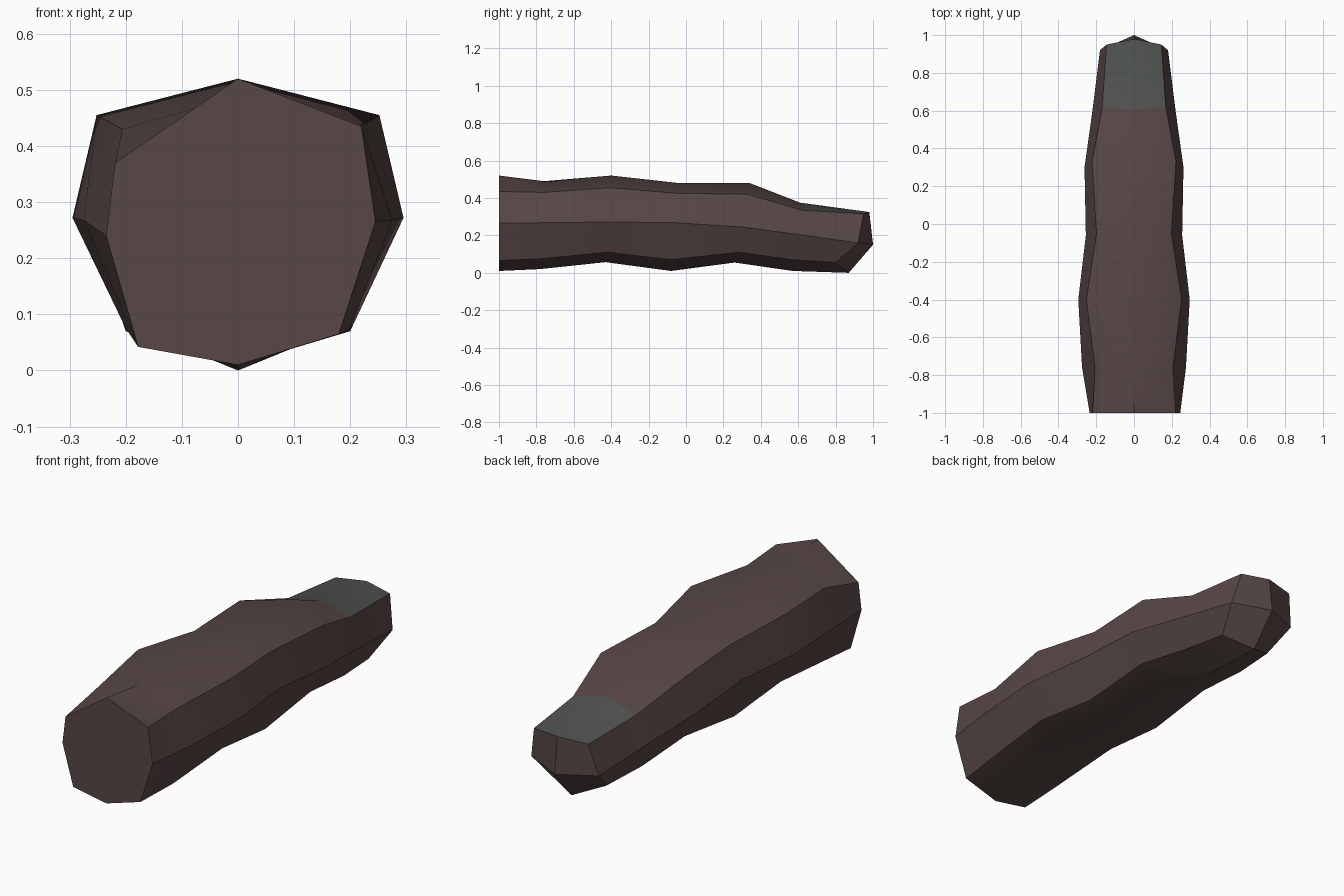
import bpy, bmesh, math

if "Cube" in bpy.data.objects:
    bpy.data.objects.remove(bpy.data.objects["Cube"])


def material(name, rgb):
    m = bpy.data.materials.new(name)
    m.diffuse_color = (*rgb, 1)
    m.use_nodes = True
    m.node_tree.nodes["Principled BSDF"].inputs["Base Color"].default_value = m.diffuse_color
    return m


# Cross-sections from base to tip, each (x, y, z) for:
# top, upper side, middle side, lower side, bottom (right half, mirrored)
sections = [
    [(0, -1, .52), (.22, -1, .435), (.245, -1, .265), (.18, -1, .065), (0, -1, .01)],
    [(0, -.76, .49), (.206, -.76, .43), (.275, -.76, .268), (.2, -.78, .075), (0, -.78, .02)],
    [(0, -.40, .52), (.252, -.40, .455), (.295, -.40, .272), (.21, -.42, .11), (0, -.43, .057)],
    [(0, -.04, .48), (.198, -.05, .425), (.255, -.06, .268), (.2, -.08, .07), (0, -.08, .01)],
    [(0, .34, .48), (.222, .33, .42), (.262, .30, .245), (.19, .28, .11), (0, .26, .055)],
    [(0, .61, .375), (.168, .62, .335), (.22, .60, .205), (.165, .57, .07), (0, .57, .01)],
    [(0, .98, .325), (.145, .95, .315), (.18, .92, .16), (.135, .80, .055), (0, .87, 0)],
]

bm = bmesh.new()
rings = []
for i, sec in enumerate(sections):
    left = [(-x, y, z) for x, y, z in sec[3:0:-1]]
    if i == 0:  # base is cut slightly lower on the left
        left = [(-.178, -1, .042), (-.235, -1, .24), (-.219, -1, .37)]
    rings.append([bm.verts.new(p) for p in sec + left])

# Skin between sections; the last two top faces carry the nail colour
for i, (a, b) in enumerate(zip(rings, rings[1:])):
    for k in range(8):
        n = (k + 1) % 8
        f = bm.faces.new((a[k], a[n], b[n], b[k]))
        if i == len(rings) - 2 and k in (0, 7):
            f.material_index = 1

# Flat base and four-faced tip
bm.faces.new(rings[0])
tip = bm.verts.new((0, 1, .15))
for k in (0, 2, 4, 6):
    r = rings[-1]
    if k in (0, 4):
        bm.faces.new((r[k], r[k + 1], r[k + 2], tip))
    else:
        bm.faces.new((r[k], r[k + 1], r[(k + 2) % 8], tip))
bmesh.ops.recalc_face_normals(bm, faces=bm.faces)

me = bpy.data.meshes.new("finger")
bm.to_mesh(me)
bm.free()
me.materials.append(material("skin", (.095, .063, .06)))
me.materials.append(material("nail", (.08, .085, .08)))
finger = bpy.data.objects.new("finger", me)
bpy.context.collection.objects.link(finger)
bpy.context.view_layer.objects.active = finger
finger.select_set(True)
bpy.ops.object.shade_smooth_by_angle(angle=math.radians(33))
